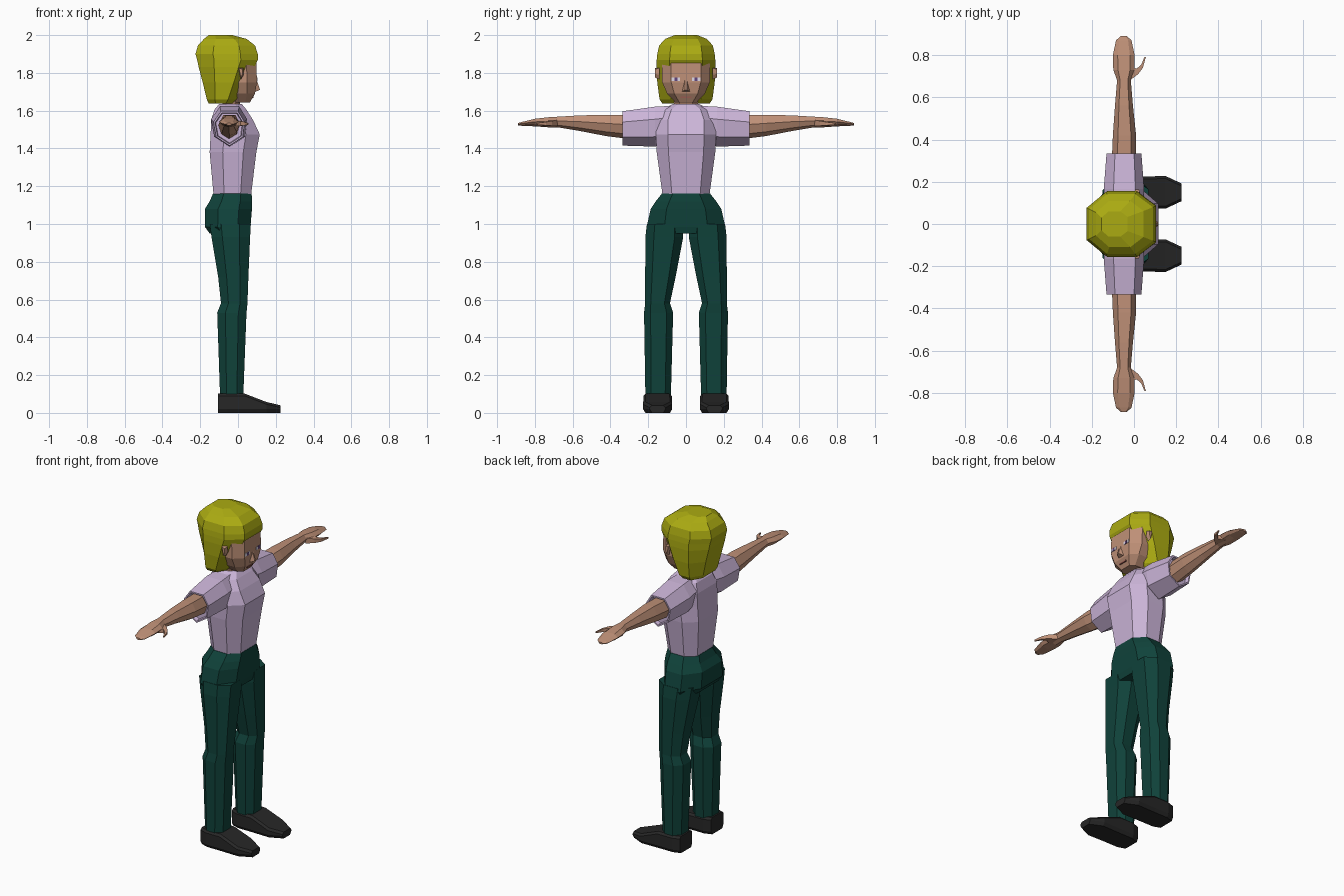
import bpy, bmesh


def material(name, rgb):
    m = bpy.data.materials.new(name)
    m.diffuse_color = (*rgb, 1)
    return m


SKIN = material("skin", (0.52, 0.28, 0.185))
HAIR = material("yellow_hair", (0.41, 0.41, 0.006))
SHIRT = material("lilac_cloth", (0.60, 0.46, 0.69))
PANTS = material("dark_green_cloth", (0.005, 0.055, 0.043))
SHOE = material("black_leather", (0.02, 0.02, 0.02))
WHITE = material("eye_white", (0.75, 0.70, 0.80))
IRIS = material("iris_violet", (0.12, 0.06, 0.20))
LIP = material("lip_brown", (0.30, 0.10, 0.08))


def loft(name, rings, mat, mirror=False):
    """Skin a closed shape through matching rings of points."""
    bm = bmesh.new()
    loops = [[bm.verts.new(p) for p in r] for r in rings]
    n = len(loops[0])
    for a, b in zip(loops, loops[1:]):
        for i in range(n):
            j = (i + 1) % n
            bm.faces.new((a[i], a[j], b[j], b[i]))
    bm.faces.new(loops[0][::-1])
    bm.faces.new(loops[-1])
    bmesh.ops.recalc_face_normals(bm, faces=bm.faces)
    me = bpy.data.meshes.new(name)
    bm.to_mesh(me)
    bm.free()
    me.materials.append(mat)
    ob = bpy.data.objects.new(name, me)
    bpy.context.collection.objects.link(ob)
    if mirror:
        mod = ob.modifiers.new("mirror", 'MIRROR')
        mod.use_axis = (False, True, False)
        mod.use_mirror_merge = False
    return ob


def octagon(z, xb, xf, y0, y1, front=0.55, back=0.5, cut=0.28):
    """Level eight-sided ring; front and back give the flat widths."""
    c, w, d = (y0 + y1) / 2, (y1 - y0) / 2, xf - xb
    half = [(xf, w * front), (xf - cut * d, w), (xb + cut * d, w), (xb, w * back)]
    pts = [(x, c + y, z) for x, y in half]
    return pts + [(x, c - y, z) for x, y in reversed(half)]


def body(name, rows, mat, **kw):
    return loft(name, [octagon(z, b, f, -w, w, **kw) for z, b, f, w in rows], mat)


def slab(name, x0, x1, y0, y1, z0, z1, mat, mirror=False):
    return loft(name, [[(x, y0, z0), (x, y1, z0), (x, y1, z1), (x, y0, z1)]
                       for x in (x0, x1)], mat, mirror)


# Shirt body, widest at the chest
body("shirt_body", [
    (1.16, -0.13, 0.07, 0.125), (1.38, -0.15, 0.097, 0.155),
    (1.475, -0.145, 0.115, 0.16), (1.55, -0.142, 0.08, 0.16),
    (1.605, -0.125, 0.045, 0.13), (1.635, -0.10, 0.02, 0.07)],
    SHIRT, front=0.6, back=0.6)

# Sleeves with a pointed underside, hollow at the cuff
cuff = [(-0.13, 1.54), (-0.09, 1.597), (0.0, 1.597), (0.035, 1.54),
        (0.025, 1.46), (-0.045, 1.415), (-0.115, 1.46)]


def sleeve_ring(y, s, dz=0):
    return [(-0.047 + (x + 0.047) * s, y, 1.51 + (z - 1.51) * s + dz) for x, z in cuff]


loft("sleeve", [sleeve_ring(0.06, 1.05, 0.025), sleeve_ring(0.165, 1.16, 0.01),
                sleeve_ring(0.335, 1.0), sleeve_ring(0.335, 0.9),
                sleeve_ring(0.31, 0.85)], SHIRT, True)


# Arm and flat hand
def arm_ring(y, x0, x1, z0, z1):
    w, h = x1 - x0, z1 - z0
    uv = [(0, .6), (.22, 1), (.78, 1), (1, .6), (.85, .2), (.5, 0), (.15, .2)]
    return [(x0 + u * w, y, z0 + v * h) for u, v in uv]


loft("arm", [arm_ring(*r) for r in [
    (0.30, -0.105, 0.01, 1.45, 1.575), (0.42, -0.10, 0.01, 1.465, 1.578),
    (0.56, -0.09, -0.005, 1.492, 1.575), (0.68, -0.08, -0.015, 1.512, 1.568),
    (0.73, -0.098, 0.003, 1.512, 1.565), (0.80, -0.10, 0.003, 1.517, 1.557),
    (0.87, -0.085, -0.012, 1.52, 1.54), (0.89, -0.062, -0.034, 1.522, 1.534)]],
    SKIN, True)

# Thumb
loft("thumb", [[(xa, ya, z0), (xb, yb, z0), (xb, yb, z1), (xa, ya, z1)]
               for xa, ya, xb, yb, z0, z1 in [
    (-0.03, 0.755, -0.02, 0.68, 1.518, 1.55), (0.012, 0.735, 0.02, 0.71, 1.52, 1.545),
    (0.035, 0.755, 0.042, 0.74, 1.522, 1.54), (0.05, 0.792, 0.056, 0.79, 1.526, 1.534)]],
    SKIN, True)

# Trouser hips
body("trouser_hips", [
    (0.95, -0.15, 0.058, 0.195), (0.985, -0.175, 0.066, 0.208),
    (1.08, -0.175, 0.074, 0.187), (1.12, -0.15, 0.075, 0.16),
    (1.162, -0.132, 0.072, 0.127)], PANTS)

# Trouser legs, flaring slightly below the knee
loft("trouser_leg", [octagon(*r) for r in [
    (0.09, -0.095, 0.028, 0.08, 0.215), (0.53, -0.11, 0.045, 0.068, 0.222),
    (0.58, -0.09, 0.05, 0.085, 0.216), (0.72, -0.105, 0.055, 0.055, 0.216),
    (0.93, -0.14, 0.064, 0.015, 0.215), (1.0, -0.15, 0.068, 0.02, 0.207)]],
    PANTS, True)


# Shoes, low and tapered at the toe
def shoe_ring(x, y0, y1, top):
    b = 0.012
    return [(x, y0 + b, 0), (x, y1 - b, 0), (x, y1, 0.02), (x, y1, top - 0.012),
            (x, y1 - b, top), (x, y0 + b, top), (x, y0, top - 0.012), (x, y0, 0.02)]


loft("shoe", [shoe_ring(*r) for r in [
    (-0.105, 0.09, 0.21, 0.102), (-0.06, 0.075, 0.225, 0.102),
    (0.035, 0.075, 0.225, 0.102), (0.15, 0.073, 0.227, 0.058),
    (0.225, 0.108, 0.192, 0.04)]], SHOE, True)

# Neck and head
body("neck", [(1.58, -0.09, 0.01, 0.07), (1.70, -0.075, 0.01, 0.058)], SKIN)
body("head", [
    (1.642, -0.05, 0.062, 0.055), (1.69, -0.10, 0.09, 0.10),
    (1.75, -0.14, 0.10, 0.126), (1.85, -0.14, 0.098, 0.126),
    (1.92, -0.10, 0.06, 0.10)], SKIN, front=0.62, cut=0.22)

# Bobbed hair, cut back below the fringe
body("hair", [
    (1.638, -0.155, -0.03, 0.125), (1.66, -0.165, -0.008, 0.14),
    (1.75, -0.187, 0.042, 0.152), (1.83, -0.208, 0.085, 0.156),
    (1.868, -0.216, 0.105, 0.155), (1.90, -0.225, 0.105, 0.152),
    (1.945, -0.212, 0.09, 0.142), (1.98, -0.18, 0.045, 0.11),
    (2.0, -0.155, -0.03, 0.06)], HAIR, front=0.56, back=0.5)

# Ears peeking through the hair
loft("ear", [[(x, 0.14, z) for x, z in ((0.0, 1.83), (0.028, 1.825), (0.03, 1.79), (0.015, 1.765))],
             [(x, 0.163, z) for x, z in ((0.005, 1.825), (0.024, 1.82), (0.024, 1.795), (0.015, 1.775))]],
     SKIN, True)

# Nose
loft("nose", [[(0.09, -0.022, 1.70), (0.09, 0.022, 1.70), (0.095, 0.006, 1.775), (0.095, -0.006, 1.775)],
              [(0.117, -0.007, 1.71), (0.117, 0.007, 1.71), (0.112, 0.004, 1.725), (0.112, -0.004, 1.725)]],
     SKIN)

# Eyes and mouth
slab("eye", 0.096, 0.102, 0.032, 0.076, 1.758, 1.776, WHITE, True)
slab("iris", 0.098, 0.104, 0.045, 0.061, 1.758, 1.776, IRIS, True)
slab("mouth", 0.076, 0.083, -0.028, 0.028, 1.666, 1.674, LIP)
